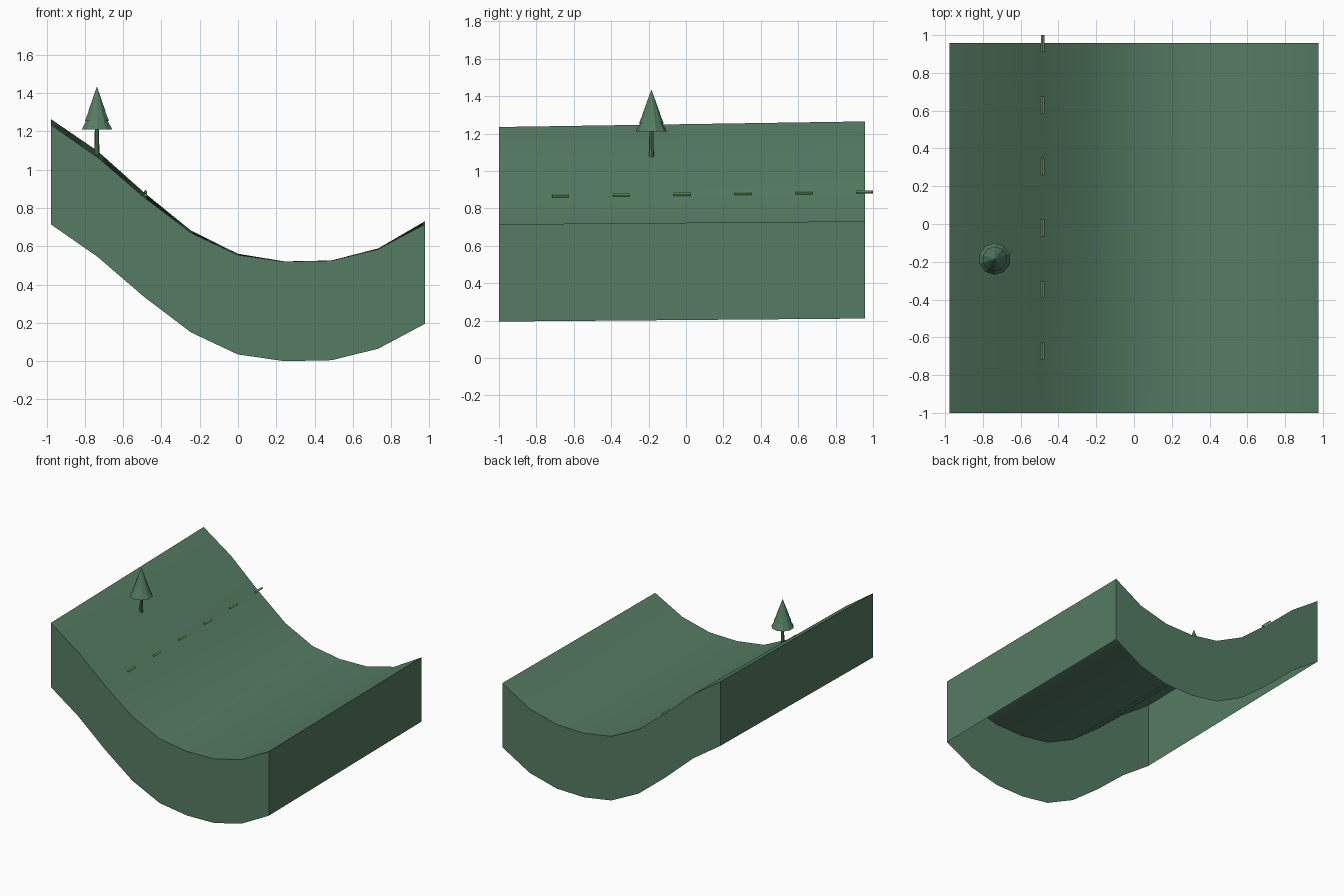
import bpy
import bmesh
from math import radians, atan2
from mathutils import Matrix

if "Cube" in bpy.data.objects:
    bpy.data.objects.remove(bpy.data.objects["Cube"])


def material(name, rgb):
    m = bpy.data.materials.new(name)
    m.use_nodes = True
    m.diffuse_color = (*rgb, 1)
    m.node_tree.nodes["Principled BSDF"].inputs["Base Color"].default_value = (*rgb, 1)
    return m


forest = material("forest green", (0.09, 0.20, 0.122))
bright = material("bright grass green", (0.17, 0.42, 0.13))


def finish(name, bm, mat, smooth=False):
    bmesh.ops.recalc_face_normals(bm, faces=bm.faces)
    mesh = bpy.data.meshes.new(name)
    bm.to_mesh(mesh)
    bm.free()
    mesh.materials.append(mat)
    ob = bpy.data.objects.new(name, mesh)
    bpy.context.collection.objects.link(ob)
    if smooth:
        bpy.ops.object.select_all(action='DESELECT')
        ob.select_set(True)
        bpy.context.view_layer.objects.active = ob
        bpy.ops.object.shade_smooth_by_angle(angle=radians(30))
    return ob


# Valley cross-section at the front, and its small rise towards the back
heights = [1.235, 1.065, 0.855, 0.67, 0.555, 0.52, 0.525, 0.585, 0.715]
rises = [0.03, 0.033, 0.025, 0.012, 0.006, 0.001, 0.001, 0.004, 0.016]
LEFT, STEP, FRONT, BACK, ROWS, SKIRT = -0.978, 0.2443, -1.0, 0.957, 8, 0.52


def ground(x, y):
    u = (x - LEFT) / STEP
    i = max(0, min(int(u), len(heights) - 2))
    t = (y - FRONT) / (BACK - FRONT)
    a, b = (heights[k] + rises[k] * t for k in (i, i + 1))
    return a + (b - a) * (u - i)


# Terrain sheet with a skirt around its rim, open underneath
bm = bmesh.new()
grid = []
for j in range(ROWS + 1):
    y = FRONT + (BACK - FRONT) * j / ROWS
    t = j / ROWS
    grid.append([bm.verts.new((LEFT + STEP * i, y, h + r * t))
                 for i, (h, r) in enumerate(zip(heights, rises))])
for low, high in zip(grid, grid[1:]):
    for i in range(len(heights) - 1):
        bm.faces.new((low[i], low[i + 1], high[i + 1], high[i]))
rim = [e for e in bm.edges if e.is_boundary]
skirt = bmesh.ops.extrude_edge_only(bm, edges=rim)["geom"]
bmesh.ops.translate(bm, vec=(0, 0, -SKIRT),
                    verts=[v for v in skirt if isinstance(v, bmesh.types.BMVert)])
terrain = finish("terrain", bm, forest, smooth=True)
# Keep the visible sheet facing up and the skirt facing out
top = max(terrain.data.polygons, key=lambda p: abs(p.normal.z))
if top.normal.z < 0:
    terrain.data.flip_normals()

# Row of dashes lying along the slope
DASH_X = -0.483
tilt = atan2(ground(DASH_X + 0.02, 0) - ground(DASH_X - 0.02, 0), 0.04)
for n in range(6):
    y = -0.672 + 0.3255 * n
    bm = bmesh.new()
    bmesh.ops.create_cube(bm, size=1)
    bmesh.ops.scale(bm, vec=(0.012, 0.09, 0.012), verts=bm.verts)
    bmesh.ops.rotate(bm, matrix=Matrix.Rotation(-tilt, 3, 'Y'), verts=bm.verts)
    bmesh.ops.translate(bm, vec=(DASH_X, y, 0.876 + 0.012 * y), verts=bm.verts)
    finish(f"slope_dash_{n + 1}", bm, bright)

# Conifer: trunk and three stacked tiers
TREE = (-0.737, -0.185)


def cone(name, sides, r1, r2, z1, z2):
    bm = bmesh.new()
    bmesh.ops.create_cone(bm, cap_ends=True, segments=sides, radius1=r1, radius2=r2,
                          depth=z2 - z1)
    bmesh.ops.translate(bm, vec=(*TREE, (z1 + z2) / 2), verts=bm.verts)
    bmesh.ops.remove_doubles(bm, verts=bm.verts, dist=0.0001)
    finish(name, bm, forest)


cone("tree_trunk", 8, 0.013, 0.011, 1.075, 1.22)
cone("tree_tier_lower", 10, 0.084, 0.03, 1.21, 1.31)
cone("tree_tier_middle", 10, 0.066, 0.02, 1.255, 1.365)
cone("tree_tier_upper", 10, 0.048, 0, 1.303, 1.435)
